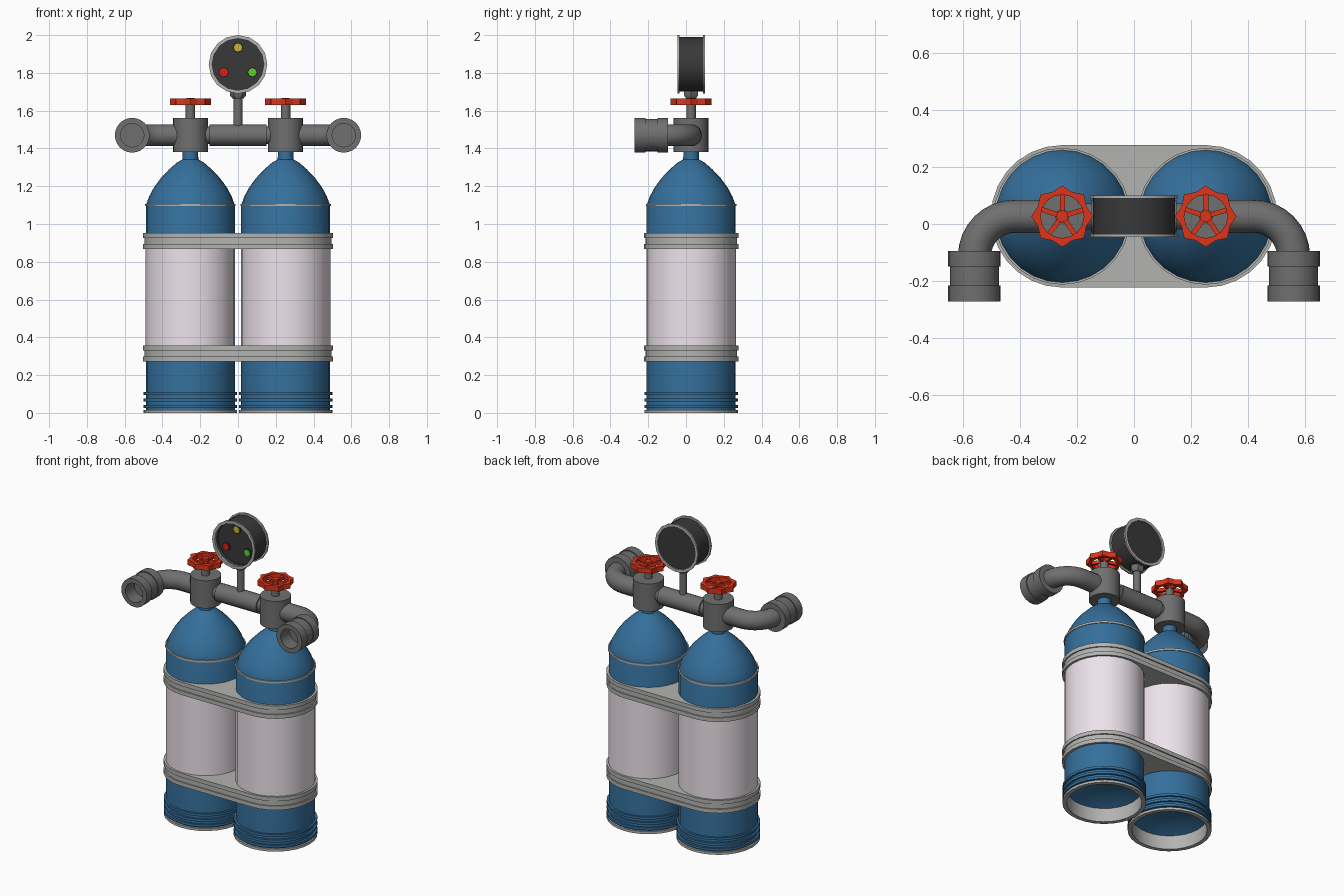
import bpy, bmesh
from math import sin, cos, pi, radians
from mathutils import Vector, Matrix

if "Cube" in bpy.data.objects:
    bpy.data.objects.remove(bpy.data.objects["Cube"])

TX, TY, PZ = 0.252, 0.027, 1.47      # tank offset, centre line, manifold height


def material(name, r, g, b):
    m = bpy.data.materials.new(name)
    m.diffuse_color = (r, g, b, 1)
    m.use_nodes = True
    m.node_tree.nodes["Principled BSDF"].inputs["Base Color"].default_value = m.diffuse_color
    return m


BLUE = material("blue_paint", 0.035, 0.16, 0.33)
PALE = material("pale_sleeve", 0.85, 0.77, 0.83)
RED = material("red_wheel", 0.72, 0.035, 0.01)
DARK = material("dark_gauge", 0.04, 0.04, 0.04)
IRON = material("iron", 0.16, 0.16, 0.16)
STEEL = material("steel", 0.45, 0.45, 0.44)
LAMPS = [material("yellow_lamp", 0.65, 0.45, 0.02),
         material("red_lamp", 0.8, 0.01, 0.01),
         material("green_lamp", 0.1, 0.65, 0.02)]


def finish(name, bm, mat, smooth=True):
    bmesh.ops.remove_doubles(bm, verts=bm.verts, dist=1e-5)
    bmesh.ops.recalc_face_normals(bm, faces=bm.faces)
    me = bpy.data.meshes.new(name)
    bm.to_mesh(me)
    bm.free()
    if smooth:
        me.shade_smooth()
        me.set_sharp_from_angle(angle=radians(35))
    me.materials.append(mat)
    ob = bpy.data.objects.new(name, me)
    bpy.context.collection.objects.link(ob)
    return ob


def skin(name, rings, mat, caps=False, loop=False, smooth=True):
    """Join a list of point rings with quads."""
    bm = bmesh.new()
    vs = [[bm.verts.new(p) for p in ring] for ring in rings]
    n = len(vs[0])
    for a, b in zip(vs, vs[1:] + (vs[:1] if loop else [])):
        for i in range(n):
            j = (i + 1) % n
            bm.faces.new((a[i], a[j], b[j], b[i]))
    if caps:
        bm.faces.new(vs[0])
        bm.faces.new(vs[-1])
    return finish(name, bm, mat, smooth)


AXES = {'Z': Matrix.Identity(3),
        '-Y': Matrix.Rotation(pi / 2, 3, 'X'),
        'X': Matrix.Rotation(pi / 2, 3, 'Y')}


def lathe(name, profile, loc, mat, n=24, axis='Z', loop=False):
    """Revolve (radius, height) points round an axis through loc."""
    rot, loc = AXES[axis], Vector(loc)
    rings = [[loc + rot @ Vector((r * cos(2 * pi * i / n), r * sin(2 * pi * i / n), h))
              for i in range(n)] for r, h in profile]
    return skin(name, rings, mat, loop=loop)


def rod(name, r, h0, h1, loc, mat, n=24, axis='Z'):
    return lathe(name, [(0, h0), (r, h0), (r, h1), (0, h1)], loc, mat, n, axis)


def collar(name, r0, r1, h0, h1, loc, mat, n=24, axis='Z'):
    return lathe(name, [(r0, h0), (r1, h0), (r1, h1), (r0, h1)], loc, mat, n, axis, True)


def hand_wheel(side, x):
    # Eight-lobed rim
    rings = []
    for i in range(16):
        a = i * pi / 8
        ro, ri = (0.108 if i % 2 == 0 else 0.092), 0.076
        rings.append([(x + r * cos(a), TY + r * sin(a), z) for r, z in
                      ((ro, 1.63), (ro, 1.664), (ri, 1.664), (ri, 1.63))])
    skin(side + "_wheel_rim", rings, RED, loop=True, smooth=False)
    rod(side + "_wheel_hub", 0.021, 1.625, 1.668, (x, TY, 0), RED, 12)
    # Five spokes
    bm = bmesh.new()
    for i in range(5):
        m = (Matrix.Translation((x, TY, 1.647)) @ Matrix.Rotation(i * 2 * pi / 5 + 0.3, 4, 'Z')
             @ Matrix.Translation((0.048, 0, 0)) @ Matrix.Diagonal((0.07, 0.017, 0.02, 1)))
        bmesh.ops.create_cube(bm, size=1, matrix=m)
    finish(side + "_wheel_spokes", bm, RED, False)


def elbow(side, s):
    # Pipe leaving the valve sideways and bending to the front
    R, r, cx = 0.14, 0.058, 0.42
    path = [(0.30, TY, 0), (cx, TY, 0)]
    path += [(cx + R * sin(a), TY - R + R * cos(a), a) for a in [k * pi / 16 for k in range(1, 9)]]
    path += [(cx + R, -0.13, pi / 2)]
    rings = []
    for px, py, a in path:
        rings.append([(s * (px + r * cos(t) * sin(a)), py + r * cos(t) * cos(a), PZ + r * sin(t))
                      for t in [k * pi / 10 for k in range(20)]])
    skin(side + "_elbow_pipe", rings, IRON, caps=True)
    # Stepped outlet with an open bore
    lathe(side + "_outlet", [(0, 0.094), (0.092, 0.094), (0.092, 0.15), (0.086, 0.15),
                             (0.086, 0.215), (0.092, 0.215), (0.092, 0.272), (0.062, 0.272),
                             (0.062, 0.18), (0, 0.18)],
          (s * (cx + R), 0, PZ), IRON, 24, '-Y')


for side, s in (("left", -1), ("right", 1)):
    x = s * TX
    c = (x, TY, 0)
    # Tank body with dome, neck and hollow base
    lathe(side + "_tank", [(0, 0.14), (0.15, 0.125), (0.226, 0.088), (0.226, 0.01), (0.235, 0.01),
                           (0.235, 1.1), (0.219, 1.145), (0.192, 1.195), (0.155, 1.245),
                           (0.112, 1.29), (0.072, 1.325), (0.042, 1.342), (0.04, 1.4)], c, BLUE, 28)
    lathe(side + "_foot", [(0.222, 0.09), (0.222, 0), (0.248, 0), (0.248, 0.016),
                           (0.23, 0.016), (0.23, 0.09)], c, STEEL, 28, loop=True)
    for k, z in enumerate((0.025, 0.06, 0.095)):
        collar(f"{side}_base_ring_{k + 1}", 0.23, 0.248, z, z + 0.016, c, BLUE, 28)
    collar(side + "_sleeve", 0.23, 0.2365, 0.33, 0.89, c, PALE, 28)
    collar(side + "_shoulder_ring", 0.225, 0.24, 1.094, 1.107, c, STEEL, 28)
    # Valve, stem and hand wheel
    rod(side + "_valve", 0.092, 1.38, 1.56, c, IRON)
    rod(side + "_valve_stem", 0.025, 1.55, 1.64, c, IRON, 16)
    hand_wheel(side, x)
    elbow(side, s)


# Two bands clamping both tanks, each with a groove
def stadium(r, z):
    pts = []
    for k in range(30):
        a = -pi / 2 + (k if k < 15 else k - 1) * pi / 14
        sx = TX if k < 15 else -TX
        pts.append((sx + r * cos(a), TY + r * sin(a), z))
    return pts


for name, z in (("lower_band", 0.272), ("upper_band", 0.868)):
    steps = [(0.25, 0), (0.25, 0.026), (0.242, 0.026), (0.242, 0.058), (0.25, 0.058), (0.25, 0.084)]
    skin(name, [stadium(r, z + h) for r, h in steps], STEEL, caps=True)

# Manifold between the valves
rod("manifold_pipe", 0.047, -0.2, 0.2, (0, TY, PZ), IRON, 20, 'X')
rod("manifold_sleeve", 0.057, -0.15, 0.15, (0, TY, PZ), IRON, 20, 'X')

# Pressure gauge
G = (0, TY, 1.845)
rod("gauge_stem", 0.023, 1.5, 1.69, (0, TY, 0), IRON, 16)
lathe("gauge_nut", [(0, 1.665), (0.03, 1.665), (0.042, 1.68), (0.042, 1.705), (0, 1.705)],
      (0, TY, 0), IRON, 6)
lathe("gauge_drum", [(0, -0.066), (0.144, -0.066), (0.144, 0.066), (0.138, 0.066),
                     (0.138, 0.032), (0, 0.032)], G, DARK, 16, '-Y')
collar("gauge_front_rim", 0.137, 0.155, 0.062, 0.073, G, STEEL, 16, '-Y')
collar("gauge_back_rim", 0.137, 0.155, -0.073, -0.062, G, STEEL, 16, '-Y')
for name, mat, lx, lz in zip(("top_lamp", "left_lamp", "right_lamp"), LAMPS,
                             (0, -0.076, 0.076), (1.934, 1.803, 1.803)):
    rod(name, 0.022, 0.025, 0.044, (lx, TY, lz), mat, 8, '-Y')
    collar(name + "_bezel", 0.021, 0.027, 0.025, 0.04, (lx, TY, lz), DARK, 8, '-Y')
